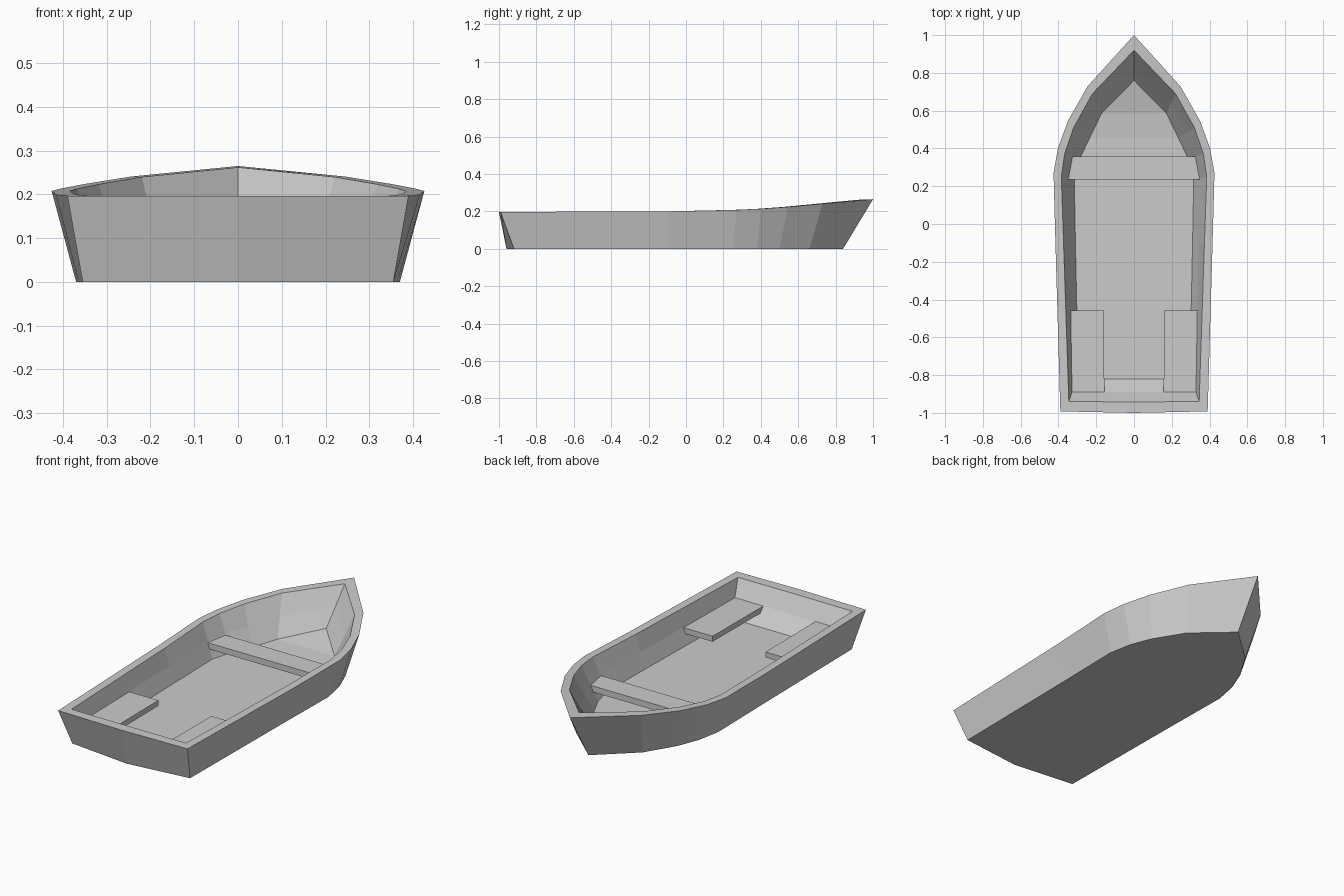
import bpy, bmesh

if "Cube" in bpy.data.objects:
    bpy.data.objects.remove(bpy.data.objects["Cube"])

# Half outlines from stern centre to bow tip (x, y, z)
bottom = [(0, -.96, 0), (.355, -.92, 0), (.364, -.1, 0), (.37, .25, 0),
          (.345, .38, 0), (.298, .50, 0), (.2, .66, 0), (0, .84, 0)]
rim_out = [(0, -1, .197), (.39, -.992, .197), (.416, -.1, .2), (.426, .27, .208),
           (.403, .40, .214), (.35, .545, .224), (.245, .73, .241), (0, 1, .265)]
rim_in = [(0, -.942, .197), (.345, -.94, .197), (.373, -.1, .2), (.385, .25, .208),
          (.368, .37, .213), (.32, .51, .223), (.22, .69, .24), (0, .92, .262)]
ledge = [(0, -.89, .11), (.328, -.89, .11), (.342, -.1, .113), (.35, .24, .117),
         (.328, .36, .118), (.278, .483, .124), (.196, .64, .14), (0, .84, .17)]
floor = [(0, -.82, .03), (.295, -.82, .03), (.31, -.1, .03), (.316, .23, .03),
         (.285, .35, .03), (.235, .455, .03), (.172, .585, .042), (0, .76, .08)]


def ring(bm, half):
    pts = half + [(-x, y, z) for x, y, z in half[-2:0:-1]]
    return [bm.verts.new(p) for p in pts]


def finish(name, bm):
    bmesh.ops.recalc_face_normals(bm, faces=bm.faces)
    me = bpy.data.meshes.new(name)
    bm.to_mesh(me)
    bm.free()
    ob = bpy.data.objects.new(name, me)
    bpy.context.collection.objects.link(ob)
    return ob


# Hull: closed shell lofted through the outlines
bm = bmesh.new()
rings = [ring(bm, h) for h in (bottom, rim_out, rim_in, ledge, floor)]
n = len(rings[0])
for a, b in zip(rings, rings[1:]):
    for i in range(n):
        j = (i + 1) % n
        bm.faces.new((a[i], a[j], b[j], b[i]))
bm.faces.new(rings[0][::-1])
# Floor boards: stern strip, cross strips, bow triangle
f = rings[-1]
bm.faces.new((f[0], f[1], f[-1]))if floor[0][1] < floor[1][1] else None
last = len(floor) - 1
for i in range(1, last - 1):
    if i == 1:
        bm.faces.new((f[0], f[1], f[2], f[n - 2], f[n - 1]))
    else:
        bm.faces.new((f[i], f[i + 1], f[n - i - 1], f[n - i]))
bm.faces.new((f[last - 1], f[last], f[last + 1]))
finish("hull", bm)


def slab(name, outline, top, thick):
    bm = bmesh.new()
    face = bm.faces.new([bm.verts.new((x, y, top - thick)) for x, y in outline])
    ext = bmesh.ops.extrude_face_region(bm, geom=[face])
    verts = [v for v in ext["geom"] if isinstance(v, bmesh.types.BMVert)]
    bmesh.ops.translate(bm, verts=verts, vec=(0, 0, thick))
    return finish(name, bm)


# Seats
slab("bow_seat", [(-.355, .235), (.355, .235), (.333, .358), (-.333, .358)], .11, .033)
for side, s in (("left", -1), ("right", 1)):
    slab(side + "_stern_seat",
         [(s * .157, -.89), (s * .33, -.89), (s * .34, -.457), (s * .16, -.457)], .11, .03)
